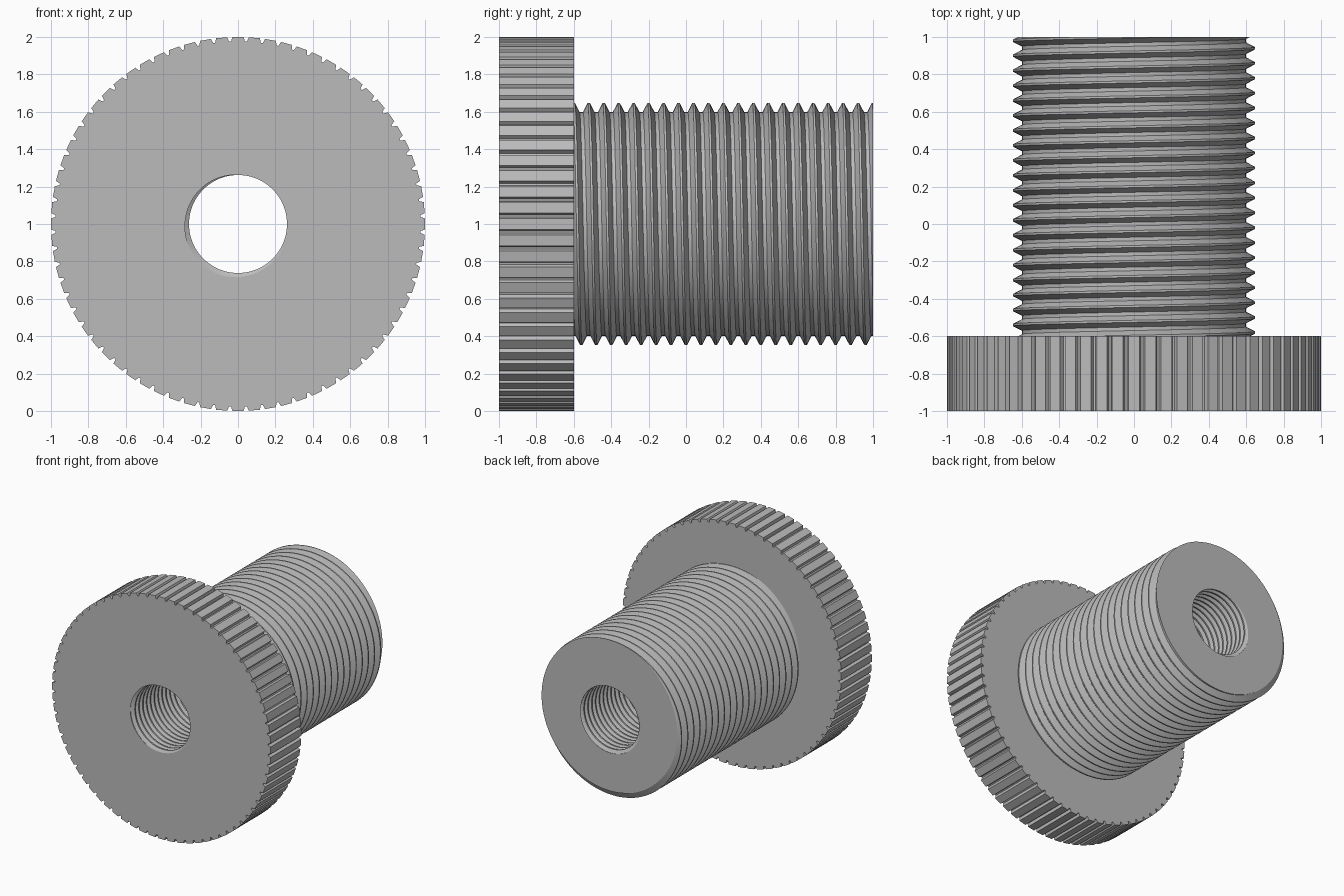
import bpy, bmesh
from math import sin, cos, pi, radians
from mathutils import Vector

if "Cube" in bpy.data.objects:
    bpy.data.objects.remove(bpy.data.objects["Cube"], do_unlink=True)

FRONT, SHOULDER, BACK = -1.0, -0.6, 1.0
SEGMENTS = 96
TEETH = 72

steel = bpy.data.materials.new("plain_grey")
steel.use_nodes = True
grey = (0.5, 0.5, 0.5, 1)
steel.diffuse_color = grey
steel.node_tree.nodes["Principled BSDF"].inputs["Base Color"].default_value = grey


def polar(radius, angle, y):
    """Point around the y axis; angle runs from up (+z) towards +x."""
    return Vector((radius * sin(angle), y, 1 + radius * cos(angle)))


def add_thread(bm, root, crest, pitch, phase, y0, y1):
    """Right-handed helical thread running a little beyond both ends."""
    gap = crest - root
    profile = [(-0.07, root + gap), (0.07, root + gap), (0.38, root), (0.62, root)]
    turns = int((y1 - y0) / pitch) + 5
    rows = [(y0 + (k - 2 + t) * pitch, r) for k in range(turns) for t, r in profile]
    columns = []
    for i in range(SEGMENTS + 1):
        a = 2 * pi * i / SEGMENTS
        shift = pitch * (i / SEGMENTS - phase)
        columns.append([bm.verts.new(polar(r, a, y + shift)) for y, r in rows])
    for c, d in zip(columns, columns[1:]):
        for j in range(len(rows) - 1):
            bm.faces.new((c[j], c[j + 1], d[j + 1], d[j]))
    bmesh.ops.remove_doubles(bm, verts=columns[0] + columns[-1], dist=1e-5)


def add_bore(bm, y0, y1):
    # Start the groove from the front face so both parts share one helix
    phase = (225 / 360 + (y0 - FRONT) / 0.05) % 1
    add_thread(bm, 0.262, 0.288, 0.05, phase, y0, y1)


def add_knurl(bm, y0, y1):
    """Ring of flat-topped teeth separated by narrow grooves."""
    tooth = [(-0.34, 1.0), (0.34, 1.0), (0.44, 0.976), (0.56, 0.976)]
    ring = [(r, 2 * pi * (n + t) / TEETH) for n in range(TEETH) for t, r in tooth]
    ends = [[bm.verts.new(polar(r, a, y)) for r, a in ring] for y in (y0 - 0.1, y1 + 0.1)]
    for i in range(len(ring)):
        bm.faces.new((ends[0][i - 1], ends[0][i], ends[1][i], ends[1][i - 1]))


def finish(bm, name, y0, y1):
    """Trim square at both ends, cap them and make the object."""
    for y, side in ((y0, -1), (y1, 1)):
        bmesh.ops.bisect_plane(bm, geom=bm.verts[:] + bm.edges[:] + bm.faces[:], dist=1e-5,
                               plane_co=(0, y, 0), plane_no=(0, side, 0), clear_outer=True)
    bmesh.ops.remove_doubles(bm, verts=bm.verts[:], dist=1e-5)
    for y, side in ((y0, -1), (y1, 1)):
        rim = [e for e in bm.edges if e.is_boundary and all(abs(v.co.y - y) < 1e-4 for v in e.verts)]
        bmesh.ops.triangle_fill(bm, edges=rim, use_beauty=True, normal=(0, side, 0))
    bmesh.ops.recalc_face_normals(bm, faces=bm.faces[:])
    mesh = bpy.data.meshes.new(name)
    bm.to_mesh(mesh)
    bm.free()
    mesh.materials.append(steel)
    obj = bpy.data.objects.new(name, mesh)
    bpy.context.collection.objects.link(obj)
    bpy.ops.object.select_all(action="DESELECT")
    obj.select_set(True)
    bpy.context.view_layer.objects.active = obj
    bpy.ops.object.shade_smooth_by_angle(angle=radians(20))


# Knurled head with the threaded bore through it
head = bmesh.new()
add_knurl(head, FRONT, SHOULDER)
add_bore(head, FRONT, SHOULDER)
finish(head, "knurled_head", FRONT, SHOULDER)

# Threaded shaft, bored right through
shaft = bmesh.new()
add_thread(shaft, 0.6, 0.648, 0.08, 0, SHOULDER, BACK)
add_bore(shaft, SHOULDER, BACK)
finish(shaft, "threaded_shaft", SHOULDER, BACK)
